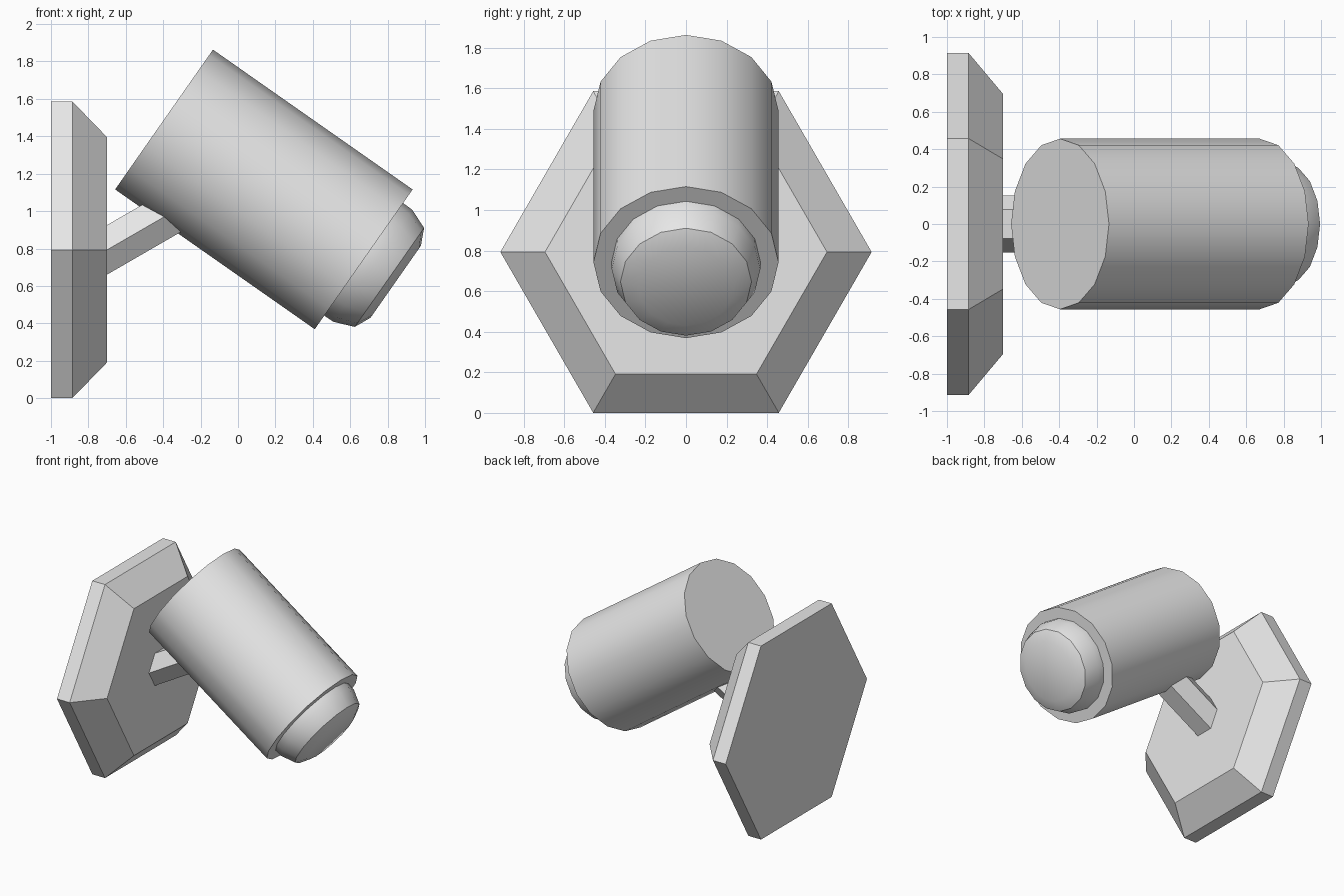
import bpy, bmesh, math
from mathutils import Vector

cube = bpy.data.objects.get("Cube")
if cube:
    bpy.data.objects.remove(cube, do_unlink=True)

grey = bpy.data.materials.new("light grey")
grey.use_nodes = True
grey.diffuse_color = (0.8, 0.8, 0.8, 1)
grey.node_tree.nodes["Principled BSDF"].inputs["Base Color"].default_value = (0.8, 0.8, 0.8, 1)


def loft(name, rings, u, v, sides):
    """Join rings of (centre, radius), lying in the plane of u and v, into a capped solid."""
    bm = bmesh.new()
    loops = []
    for centre, radius in rings:
        loop = []
        for i in range(sides):
            a = 2 * math.pi * i / sides
            loop.append(bm.verts.new(centre + radius * (math.cos(a) * u + math.sin(a) * v)))
        loops.append(loop)
    for a, b in zip(loops, loops[1:]):
        for i in range(sides):
            j = (i + 1) % sides
            bm.faces.new((a[i], a[j], b[j], b[i]))
    bm.faces.new(loops[0])
    bm.faces.new(loops[-1])
    bmesh.ops.recalc_face_normals(bm, faces=bm.faces)
    mesh = bpy.data.meshes.new(name)
    bm.to_mesh(mesh)
    bm.free()
    mesh.materials.append(grey)
    obj = bpy.data.objects.new(name, mesh)
    bpy.context.collection.objects.link(obj)
    return obj


def smooth(obj):
    bpy.ops.object.select_all(action='DESELECT')
    obj.select_set(True)
    bpy.context.view_layer.objects.active = obj
    bpy.ops.object.shade_smooth_by_angle(angle=math.radians(30))


Y, Z = Vector((0, 1, 0)), Vector((0, 0, 1))
MID = 0.793  # height of the mount centre

# Hexagonal wall mount with a chamfered front
loft("wall_mount", [(Vector((x, 0, MID)), r) for x, r in
                    ((-1.0, 0.915), (-0.885, 0.915), (-0.70, 0.695))], Y, Z, 6)

# Slanted hexagonal arm, running into the lamp body
slope = math.tan(math.radians(30))
loft("arm", [(Vector((x, 0, MID + (x + 0.70) * slope)), 0.153)
             for x in (-0.72, -0.22)], Y, Z, 6)

# Tilted lamp body
tilt = math.radians(35)
axis = Vector((math.cos(tilt), 0, -math.sin(tilt)))
up = Vector((math.sin(tilt), 0, math.cos(tilt)))
front = Vector((0.672, 0, 0.742))
smooth(loft("lamp_body", [(front - 1.303 * axis, 0.456), (front, 0.456)], up, Y, 16))

# Rounded lens on the front of the body
smooth(loft("lens", [(front + d * axis, r) for d, r in
                     ((-0.02, 0.368), (0.06, 0.366), (0.168, 0.323), (0.209, 0.235))],
            up, Y, 16))
